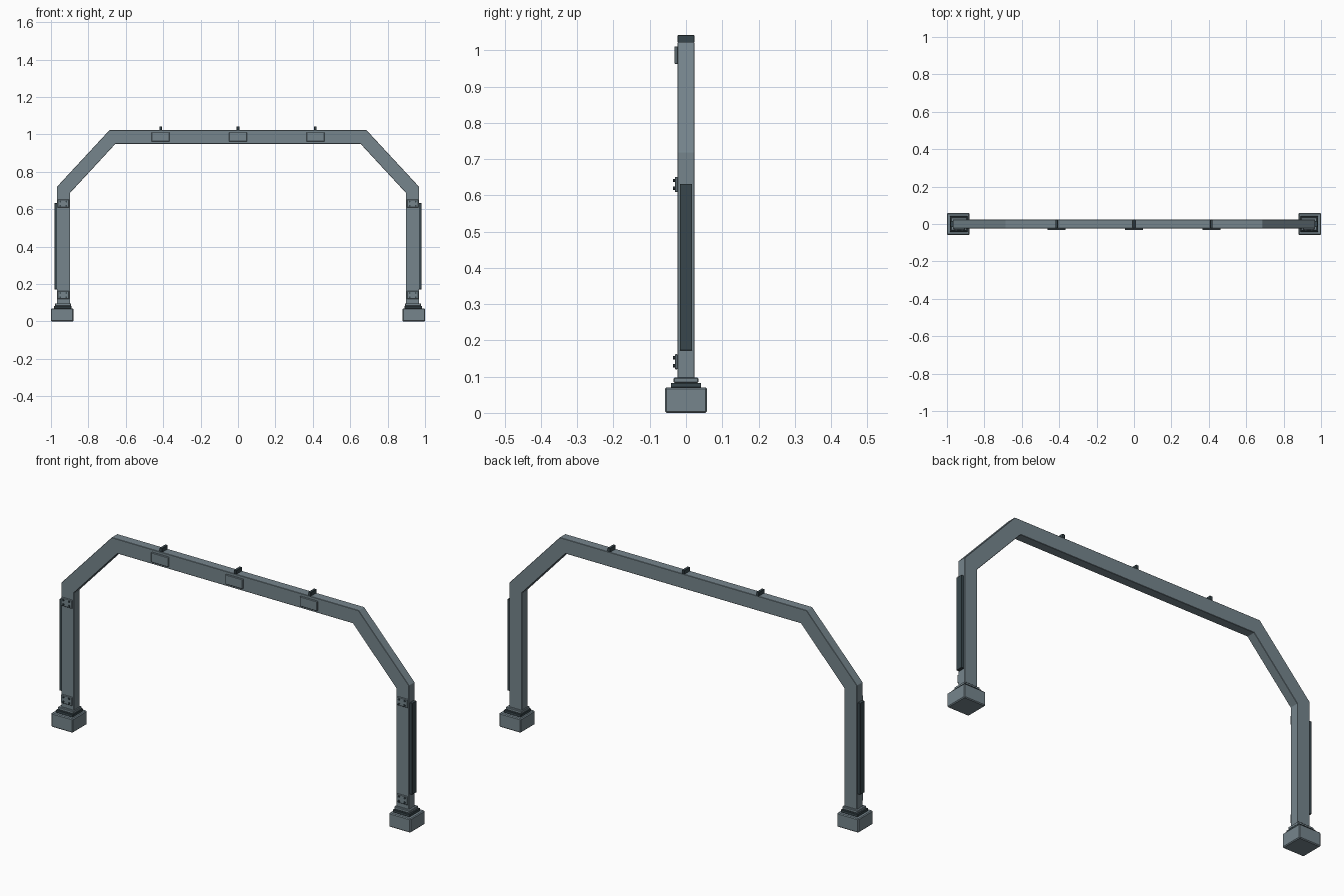
import bpy, bmesh, math

if "Cube" in bpy.data.objects:
    bpy.data.objects.remove(bpy.data.objects["Cube"])


def material(name, rgb):
    m = bpy.data.materials.new(name)
    m.diffuse_color = (*rgb, 1)
    m.use_nodes = True
    m.node_tree.nodes["Principled BSDF"].inputs["Base Color"].default_value = m.diffuse_color
    return m


GREY = material("blue grey steel", (0.18, 0.235, 0.265))
DARK = material("dark slate", (0.04, 0.062, 0.072))


def finish(bm, name, mat, bevel=0):
    bmesh.ops.recalc_face_normals(bm, faces=bm.faces)
    me = bpy.data.meshes.new(name)
    bm.to_mesh(me)
    bm.free()
    me.materials.append(mat)
    ob = bpy.data.objects.new(name, me)
    bpy.context.collection.objects.link(ob)
    if bevel:
        mod = ob.modifiers.new("edge", 'BEVEL')
        mod.width = bevel
        mod.segments = 1
    return ob


def box(name, x0, x1, y0, y1, z0, z1, mat, bevel=0):
    bm = bmesh.new()
    bmesh.ops.create_cube(bm, size=1)
    for v in bm.verts:
        v.co = ((x0 + x1) / 2 + v.co.x * (x1 - x0),
                (y0 + y1) / 2 + v.co.y * (y1 - y0),
                (z0 + z1) / 2 + v.co.z * (z1 - z0))
    return finish(bm, name, mat, bevel)


def bolt(name, x, z, y0, y1, r, mat):
    bm = bmesh.new()
    bmesh.ops.create_cone(bm, cap_ends=True, segments=8, radius1=r, radius2=r, depth=y1 - y0)
    for v in bm.verts:
        a, b, c = v.co
        v.co = (x + a, (y0 + y1) / 2 + c, z + b)
    return finish(bm, name, mat)


# Arch frame: half outline mirrored, extruded through the depth
outer = [(0.968, 0.08), (0.968, 0.72), (0.687, 1.023)]
inner = [(0.655, 0.95), (0.898, 0.687), (0.898, 0.08)]
D = 0.023
bm = bmesh.new()
right = list(zip(outer, reversed(inner)))
stations = right + [((-o[0], o[1]), (-i[0], i[1])) for o, i in reversed(right)]
rings = [[bm.verts.new((p[0], y, p[1])) for p, y in ((o, -D), (o, D), (i, D), (i, -D))]
         for o, i in stations]
for a, b in zip(rings, rings[1:]):
    for k in range(4):
        n = (k + 1) % 4
        bm.faces.new((a[k], a[n], b[n], b[k]))
bm.faces.new(rings[0])
bm.faces.new(rings[-1])
finish(bm, "arch_frame", GREY, 0.0015)

for side, s in (("left", -1), ("right", 1)):
    def sbox(name, cx, hx, y0, y1, z0, z1, mat, bevel=0):
        return box(side + "_" + name, s * cx - hx, s * cx + hx, y0, y1, z0, z1, mat, bevel)

    # Foot block with stepped collar
    sbox("foot", 0.94, 0.06, -0.058, 0.058, 0, 0.07, GREY, 0.004)
    sbox("foot_gasket", 0.938, 0.047, -0.042, 0.042, 0.07, 0.083, DARK, 0.001)
    sbox("foot_flange", 0.936, 0.043, -0.034, 0.034, 0.083, 0.097, GREY, 0.002)
    # Dark strip on the outer face of the post
    sbox("side_panel", 0.9745, 0.0075, -0.017, 0.017, 0.172, 0.632, DARK, 0.001)
    # Bolted brackets on the front of the post
    for level, z in (("lower", 0.141), ("upper", 0.63)):
        sbox(level + "_bracket", 0.934, 0.031, -0.031, -D, z - 0.021, z + 0.021, GREY, 0.002)
        for dx in (-0.016, 0.016):
            for dz in (-0.011, 0.011):
                bolt(side + "_" + level + "_bolt", s * 0.934 + dx, z + dz,
                     -0.036, -0.030, 0.0048, DARK)

# Front plates and top clips along the beam
for x in (-0.414, 0, 0.414):
    box("front_plate", x - 0.048, x + 0.048, -0.032, -D, 0.962, 1.011, GREY, 0.002)
    box("top_clip", x - 0.007, x + 0.007, -D, D, 1.022, 1.042, DARK, 0.001)
